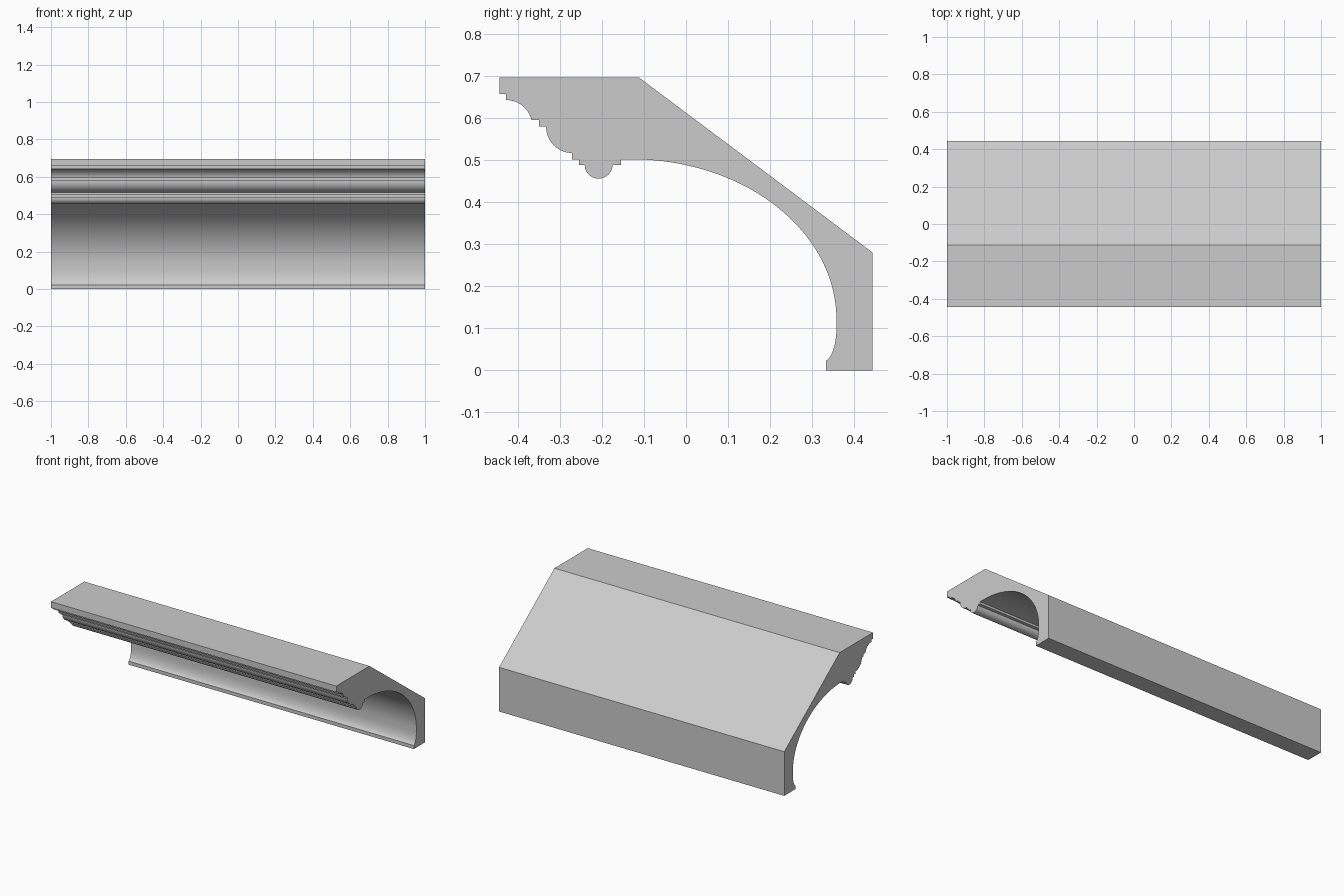
import bpy, bmesh
from math import radians, cos, sin

if "Cube" in bpy.data.objects:
    bpy.data.objects.remove(bpy.data.objects["Cube"])


def arc(cy, cz, ry, rz, a0, a1, n):
    """Points on an elliptical arc in the y-z plane, angles in degrees."""
    angles = [radians(a0 + (a1 - a0) * i / n) for i in range(n + 1)]
    return [(cy + ry * cos(a), cz + rz * sin(a)) for a in angles]


# Flat top, sloped back, rear wall and foot
profile = [(-0.444, 0.696), (-0.111, 0.696), (0.444, 0.28), (0.444, 0), (0.333, 0)]
# Small cove above the foot, then the large elliptical cove
profile += arc(0.325, 0.10, 0.033, 0.08, -76, 0, 10)
profile += arc(-0.13, 0.12, 0.488, 0.382, 0, 90, 40)
# Bead with a fillet on either side
profile += [(-0.155, 0.502), (-0.155, 0.488)]
profile += arc(-0.208, 0.488, 0.033, 0.032, 0, -180, 20)
profile += [(-0.255, 0.488), (-0.255, 0.502), (-0.271, 0.502)]
# Convex ovolo and steps
profile += arc(-0.271, 0.580, 0.062, 0.063, 270, 180, 14)
profile += [(-0.350, 0.580), (-0.350, 0.596)]
# Upper cove and top fillet
profile += arc(-0.428, 0.583, 0.0615, 0.060, 12, 90, 14)
profile += [(-0.428, 0.657), (-0.444, 0.657)]

# Extrude the profile along x
bm = bmesh.new()
face = bm.faces.new([bm.verts.new((-1, y, z)) for y, z in profile])
res = bmesh.ops.extrude_face_region(bm, geom=[face], use_keep_orig=True)
verts = [g for g in res["geom"] if isinstance(g, bmesh.types.BMVert)]
bmesh.ops.translate(bm, verts=verts, vec=(2, 0, 0))
bmesh.ops.recalc_face_normals(bm, faces=bm.faces)
mesh = bpy.data.meshes.new("cornice_moulding")
bm.to_mesh(mesh)
bm.free()

moulding = bpy.data.objects.new("cornice_moulding", mesh)
bpy.context.collection.objects.link(moulding)
bpy.context.view_layer.objects.active = moulding
moulding.select_set(True)
bpy.ops.object.shade_smooth_by_angle(angle=radians(25))
